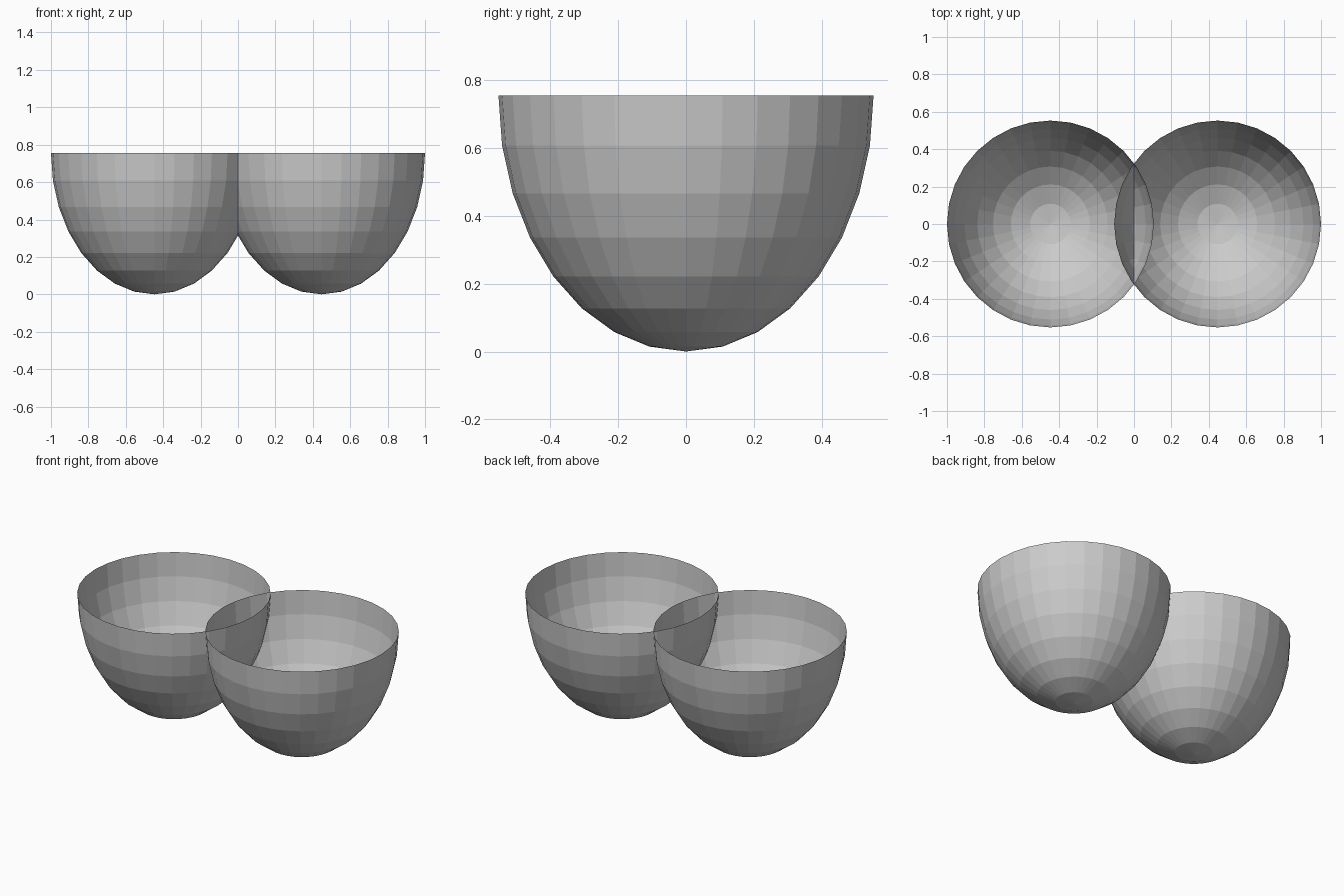
import bpy
import bmesh
from mathutils import Matrix

RADIUS = 0.553
HEIGHT = 0.755
OFFSET = 1 - RADIUS

cube = bpy.data.objects.get("Cube")
if cube:
    bpy.data.objects.remove(cube, do_unlink=True)


def make_material(name, color):
    mat = bpy.data.materials.new(name)
    mat.use_nodes = True
    mat.diffuse_color = color
    mat.node_tree.nodes["Principled BSDF"].inputs["Base Color"].default_value = color
    return mat


def make_bowl(name, x, mat):
    # Open, single-walled lower half of a faceted sphere
    bm = bmesh.new()
    bmesh.ops.create_uvsphere(bm, u_segments=32, v_segments=16, radius=1)
    upper = [v for v in bm.verts if v.co.z > 0.01]
    bmesh.ops.delete(bm, geom=upper, context='VERTS')
    bmesh.ops.transform(bm, verts=bm.verts,
                        matrix=Matrix.Diagonal((RADIUS, RADIUS, HEIGHT, 1)))
    mesh = bpy.data.meshes.new(name)
    bm.to_mesh(mesh)
    bm.free()
    mesh.materials.append(mat)
    bowl = bpy.data.objects.new(name, mesh)
    bowl.location = (x, 0, HEIGHT)
    bpy.context.collection.objects.link(bowl)
    return bowl


# Two identical bowls whose rims overlap in the middle
grey = make_material("light_grey", (0.6, 0.6, 0.6, 1))
for side, sign in (("left", 1), ("right", -1)):
    make_bowl(side + "_bowl", sign * OFFSET, grey)
